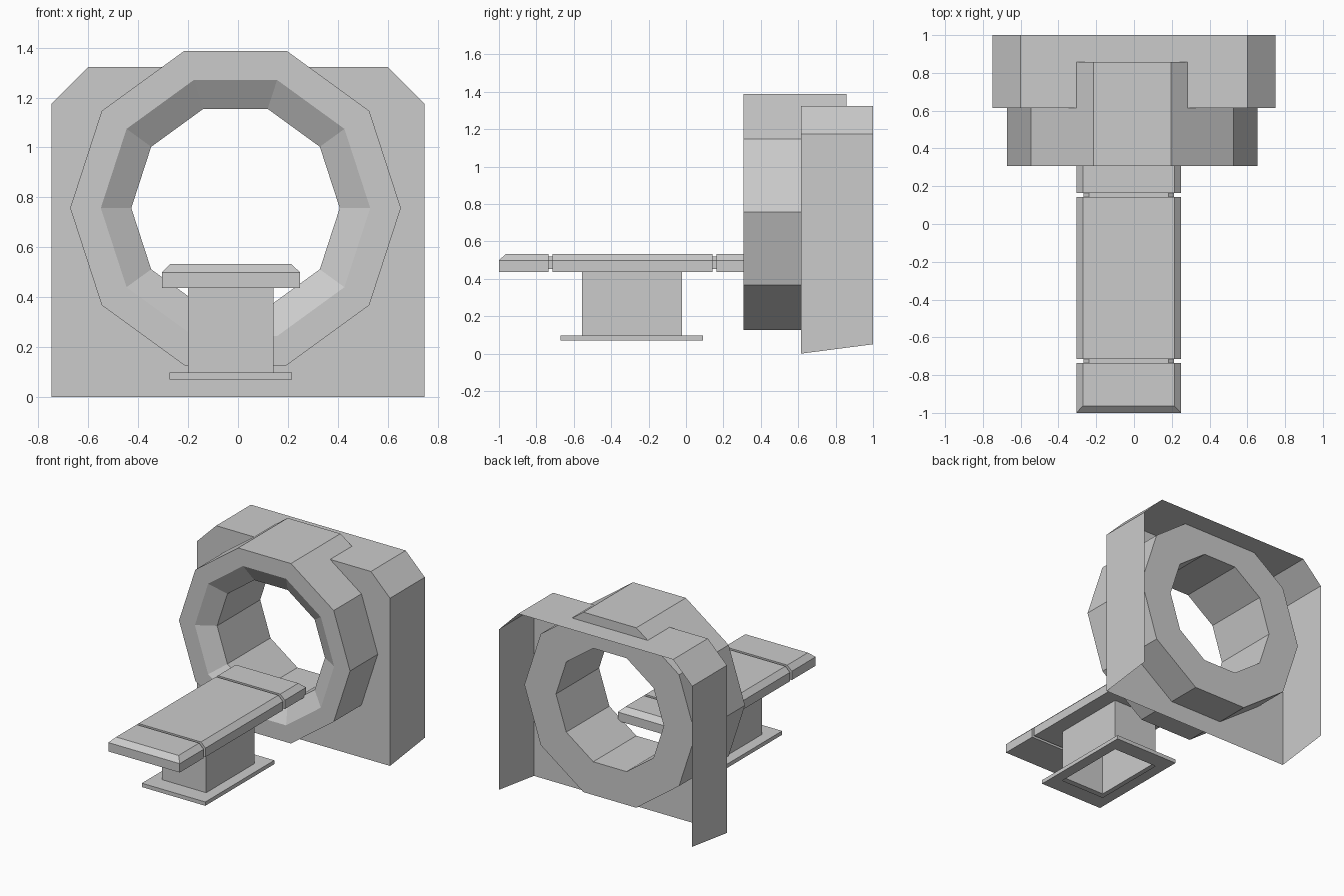
import bpy, bmesh, math

if "Cube" in bpy.data.objects:
    bpy.data.objects.remove(bpy.data.objects["Cube"])

CX, CZ = -0.01, 0.757      # bore axis
TX = -0.0285               # table centre line


def finish(name, bm):
    bmesh.ops.remove_doubles(bm, verts=bm.verts, dist=1e-5)
    bmesh.ops.recalc_face_normals(bm, faces=bm.faces)
    me = bpy.data.meshes.new(name)
    bm.to_mesh(me)
    bm.free()
    ob = bpy.data.objects.new(name, me)
    bpy.context.collection.objects.link(ob)
    return ob


def skin(bm, sections, closed=True, caps=False):
    """Bridge a list of equal-length point loops."""
    rows = [[bm.verts.new(p) for p in s] for s in sections]
    n = len(rows[0])
    for a, b in zip(rows, rows[1:]):
        for i in range(n if closed else n - 1):
            j = (i + 1) % n
            bm.faces.new((a[i], a[j], b[j], b[i]))
    if caps:
        bm.faces.new(rows[0])
        bm.faces.new(rows[-1])


def decagon(r, y):
    return [(CX + r * math.cos(i * math.pi / 5), y, CZ + r * math.sin(i * math.pi / 5))
            for i in range(10)]


def rect(x0, x1, y0, y1, z):
    return [(x0, y0, z), (x1, y0, z), (x1, y1, z), (x0, y1, z)]


# Gantry ring: flared mouth, straight bore
bm = bmesh.new()
profile = [(0.663, 0.308), (0.663, 0.857), (0.418, 0.857), (0.418, 0.38), (0.54, 0.308)]
skin(bm, [decagon(r, y) for r, y in profile + profile[:1]])
finish("gantry_ring", bm)

# Housing: thin shell, open at the back and below
bm = bmesh.new()
half = [(0.748, 0), (0.748, 1.175), (0.6, 1.323)]
outline = half + [(-x, z) for x, z in reversed(half)]
YF, YB = 0.615, 1.0
skin(bm, [[(x, YF, z) for x, z in outline],
          [(x, YB, z if z else 0.05) for x, z in outline]], closed=False)
# front panel halves around the ring
R = 0.59
for s in (-1, 1):
    angles = [90, 72, 36, 0, -36, -72, -90]
    hole = []
    for a in angles:
        r = R * math.cos(math.pi / 10) if abs(a) == 90 else R
        hole.append((CX + s * r * math.cos(math.radians(a)), CZ + r * math.sin(math.radians(a))))
    loop = [(CX, 0)] + [(s * x, z) for x, z in half] + [(CX, 1.323)] + hole
    bm.faces.new([bm.verts.new((x, YF, z)) for x, z in loop])
finish("gantry_housing", bm)


# Table top segments with chamfered upper edges
def table_part(name, y0, y1, c0, c1, hw, z0, z1, z2, c=0.035):
    bm = bmesh.new()
    skin(bm, [rect(TX - hw, TX + hw, y0, y1, z0),
              rect(TX - hw, TX + hw, y0, y1, z1),
              rect(TX - hw + c, TX + hw - c, y0 + c0, y1 - c1, z2)], caps=True)
    finish(name, bm)


table_part("table_foot", -1.0, -0.735, 0.037, 0, 0.277, 0.437, 0.499, 0.533)
table_part("table_middle", -0.715, 0.143, 0, 0, 0.277, 0.437, 0.499, 0.533)
table_part("table_head", 0.163, 0.40, 0, 0.037, 0.277, 0.437, 0.499, 0.533)
for name, y in (("foot_joint", -0.725), ("head_joint", 0.153)):
    table_part(name, y - 0.01, y + 0.01, 0, 0, 0.24, 0.453, 0.499, 0.52, 0.03)

# Pedestal: hollow column on a floor plate with an open centre
col = (-0.2, 0.142, -0.555, -0.022)
plate = (-0.275, 0.217, -0.672, 0.092)
bm = bmesh.new()
skin(bm, [rect(*col, 0.097), rect(*col, 0.437)])
finish("pedestal_column", bm)
bm = bmesh.new()
skin(bm, [rect(*col, 0.097), rect(*plate, 0.097), rect(*plate, 0.07), rect(*col, 0.07)])
finish("pedestal_plate", bm)
